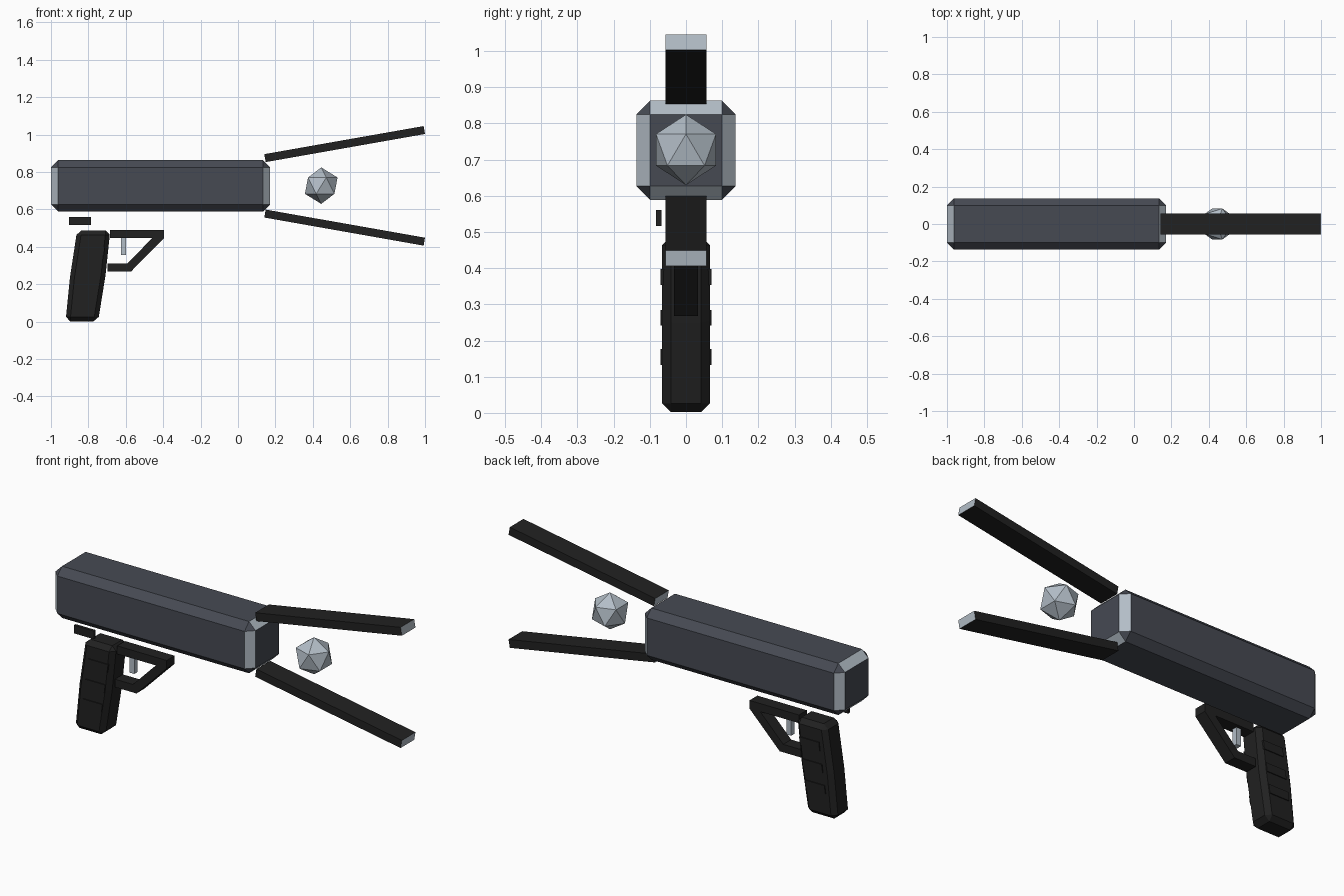
import bpy, bmesh, math
from mathutils import Vector

if "Cube" in bpy.data.objects:
    bpy.data.objects.remove(bpy.data.objects["Cube"])


def material(name, rgb):
    m = bpy.data.materials.new(name)
    m.diffuse_color = (*rgb, 1)
    m.use_nodes = True
    m.node_tree.nodes["Principled BSDF"].inputs["Base Color"].default_value = m.diffuse_color
    return m


SLATE = material("slate", (0.061, 0.068, 0.086))
SILVER = material("silver", (0.45, 0.51, 0.57))
BLACK = material("black", (0.0152, 0.0152, 0.0152))


def make(name, bm, mats, rule=None, bevel=0):
    """Bevel a bmesh, colour its faces by a rule and link it as an object."""
    bmesh.ops.recalc_face_normals(bm, faces=bm.faces)
    if bevel:
        sharp = [e for e in bm.edges if e.calc_face_angle(0) > math.radians(30)]
        bmesh.ops.bevel(bm, geom=sharp, offset=bevel, segments=1,
                        affect='EDGES', profile=0.5)
    bm.normal_update()
    if rule:
        for f in bm.faces:
            f.material_index = rule(f.normal)
    mesh = bpy.data.meshes.new(name)
    bm.to_mesh(mesh)
    bm.free()
    for m in mats:
        mesh.materials.append(m)
    ob = bpy.data.objects.new(name, mesh)
    bpy.context.collection.objects.link(ob)
    return ob


def extrude_profile(points, y0, y1):
    """Solid from an x-z outline spanning y0 to y1."""
    bm = bmesh.new()
    face = bm.faces.new([bm.verts.new((x, y0, z)) for x, z in points])
    new = bmesh.ops.extrude_face_region(bm, geom=[face])["geom"]
    bmesh.ops.translate(bm, vec=(0, y1 - y0, 0),
                        verts=[v for v in new if isinstance(v, bmesh.types.BMVert)])
    return bm


def rect(x0, x1, z0, z1):
    return [(x0, z0), (x1, z0), (x1, z1), (x0, z1)]


# Chamfered body: the end chamfers are silver, corners and panels slate
def end_chamfer(n):
    return int(0.4 < abs(n.x) < 0.9 and min(abs(n.y), abs(n.z)) < 0.1)


make("body", extrude_profile(rect(-1, 0.172, 0.589, 0.863), -0.137, 0.137),
     [SLATE, SILVER], end_chamfer, bevel=0.038)

# Two splayed prongs with silver ends, mirrored about the body axis
AXIS_Z = 0.726
tilt = math.radians(10)
along = Vector((math.cos(tilt), math.sin(tilt)))
across = Vector((-along.y, along.x)) * 0.043
start = Vector((0.148, 0.853))
tip = start + along * 0.865
outline = [start, tip, tip + across, start + across]
for name, side in (("upper_prong", 1), ("lower_prong", -1)):
    pts = [(p.x, AXIS_Z + side * (p.y - AXIS_Z)) for p in outline]
    make(name, extrude_profile(pts, -0.057, 0.057), [BLACK, SILVER],
         lambda n: int(abs(n.x) > 0.9))

# Faceted orb floating between the prongs
bm = bmesh.new()
bmesh.ops.create_icosphere(bm, subdivisions=1, radius=0.0975)
bmesh.ops.translate(bm, vec=(0.445, 0, 0.727), verts=bm.verts)
make("orb", bm, [SILVER])

# Raked pistol grip
make("grip", extrude_profile(
    [(-0.86, 0.488), (-0.683, 0.488), (-0.708, 0.25), (-0.748, 0.002),
     (-0.922, 0.002), (-0.898, 0.24)], -0.066, 0.066), [BLACK], bevel=0.024)

# Raised grip ridges, showing on both sides
for i, z in enumerate((0.155, 0.263, 0.375)):
    front = -0.774 + 0.15 * (z - 0.002)
    make(f"grip_ridge_{i + 1}", extrude_profile(
        [(front - 0.115, z - 0.022), (front, z - 0.022),
         (front + 0.006, z + 0.022), (front - 0.109, z + 0.022)],
        -0.071, 0.071), [BLACK])

# Trigger guard, trigger and side switch
make("trigger_guard", extrude_profile(
    [(-0.685, 0.49), (-0.395, 0.49), (-0.395, 0.447), (-0.572, 0.268),
     (-0.698, 0.268), (-0.698, 0.31), (-0.593, 0.31), (-0.458, 0.447),
     (-0.685, 0.447)], -0.033, 0.033), [BLACK])
make("trigger", extrude_profile(rect(-0.626, -0.598, 0.357, 0.45),
                                -0.014, 0.014), [SILVER])
make("side_switch", extrude_profile(rect(-0.903, -0.787, 0.517, 0.56),
                                    -0.083, -0.068), [BLACK])
